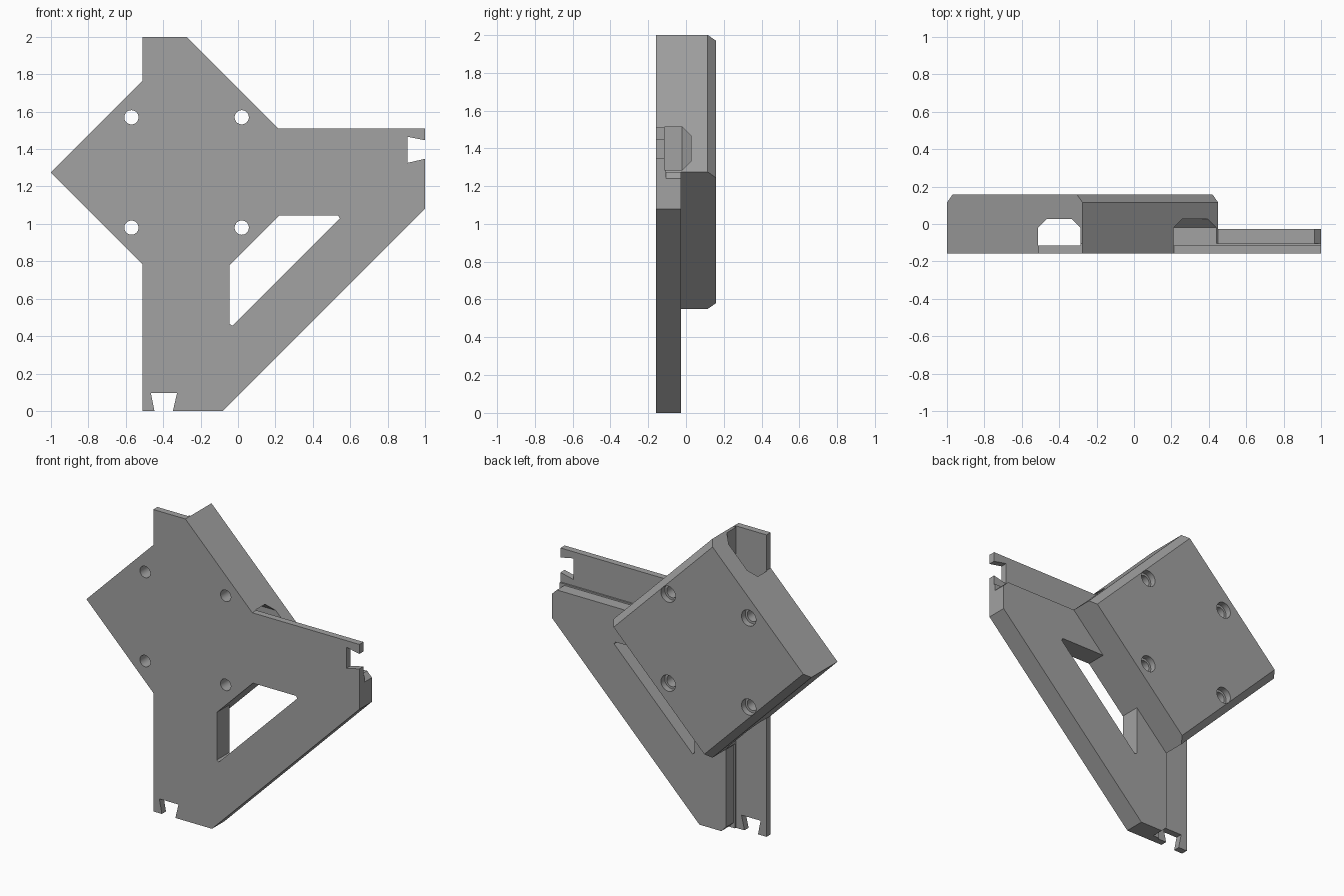
import bpy, bmesh, math
from mathutils import Vector

cube = bpy.data.objects.get("Cube")
if cube:
    bpy.data.objects.remove(cube, do_unlink=True)

# Local layout: u runs right and v runs up from the middle of the square block
CX, CZ = -0.275, 1.275
FRONT, STEP, FLOOR, BRACE_BACK, BACK = -0.158, -0.105, -0.115, -0.026, 0.158
HALF, REACH, RAIL = 0.725, 1.275, 0.235

grey = bpy.data.materials.new("grey_plastic")
grey.use_nodes = True
colour = (0.36, 0.36, 0.36, 1)
grey.diffuse_color = colour
grey.node_tree.nodes["Principled BSDF"].inputs["Base Color"].default_value = colour


def flip(points):
    """Mirror points across the diagonal that swaps the two arms."""
    return [(-v, -u) for u, v in reversed(points)]


def face_on(p, t):
    return Vector((CX + p[0], t, CZ + p[1]))


def upright(p, t):
    return Vector((CX + p[0], p[1], CZ + t))


def sideways(p, t):
    return Vector((CX - t, p[1], CZ - p[0]))


def prism(name, points, t0, t1, place=face_on):
    bm = bmesh.new()
    rings = [[bm.verts.new(place(p, t)) for p in points] for t in (t0, t1)]
    bm.faces.new(rings[0])
    bm.faces.new(rings[1])
    n = len(points)
    for i in range(n):
        j = (i + 1) % n
        bm.faces.new((rings[0][i], rings[0][j], rings[1][j], rings[1][i]))
    bmesh.ops.recalc_face_normals(bm, faces=bm.faces)
    mesh = bpy.data.meshes.new(name)
    bm.to_mesh(mesh)
    bm.free()
    mesh.materials.append(grey)
    obj = bpy.data.objects.new(name, mesh)
    bpy.context.collection.objects.link(obj)
    return obj


def combine(target, tool, operation):
    mod = target.modifiers.new(operation.lower(), 'BOOLEAN')
    mod.operation, mod.object, mod.solver = operation, tool, 'EXACT'
    bpy.context.view_layer.objects.active = target
    bpy.ops.object.modifier_apply(modifier=mod.name)
    bpy.data.objects.remove(tool, do_unlink=True)


def circle(u, v, r, n=32):
    return [(u + r * math.cos(math.tau * i / n), v + r * math.sin(math.tau * i / n))
            for i in range(n)]


# Front plate: both arms, the diagonal edge and a dovetail notch at each arm end
notch = [(-0.073, -REACH), (-0.051, -1.18), (-0.191, -1.18), (-0.172, -REACH)]
corner = HALF - RAIL
outline = ([(0.195, -REACH)] + notch
           + [(-RAIL, -REACH), (-RAIL, -corner), (-HALF, 0), (-RAIL, corner),
              (-RAIL, HALF), (0, HALF), (corner, RAIL), (REACH, RAIL)]
           + flip(notch) + [(REACH, -0.195)])
body = prism("bracket", outline, FRONT, STEP)

# Thick diagonal brace between the arms
brace = prism("brace", [(0, -1.24), (0.035, -REACH), (0.195, -REACH), (REACH, -0.195),
                        (REACH, -0.035), (1.24, 0), (0, 0)], -0.14, BRACE_BACK)
combine(body, brace, 'UNION')

# Triangular window beside the block
window_half = [(0.245, -0.82), (0.23, -0.81), (0.23, -0.495)]
window = prism("window_cutter", window_half + flip(window_half), -0.3, 0.1)
combine(body, window, 'DIFFERENCE')

# Square block standing on its corner, with two bevelled back edges
block = prism("block", [(-HALF, 0), (0, HALF), (HALF, 0), (0, -HALF)], -0.14, BACK)
bm = bmesh.new()
bm.from_mesh(block.data)
edges = []
for e in bm.edges:
    mid = (e.verts[0].co + e.verts[1].co) / 2
    if mid.y > BACK - 0.001 and (mid.x - CX) * (mid.z - CZ) > 0:
        edges.append(e)
bmesh.ops.bevel(bm, geom=edges, offset=0.043, segments=1, affect='EDGES')
bm.to_mesh(block.data)
bm.free()
combine(body, block, 'UNION')

# Rail channels with bevelled back corners: one right through, one joining it
channel = [(-0.238, FLOOR), (-0.01, FLOOR), (-0.01, -0.02),
           (-0.056, 0.026), (-0.192, 0.026), (-0.238, -0.02)]
combine(body, prism("upright_channel_cutter", channel, -1.4, 1, upright), 'DIFFERENCE')
combine(body, prism("side_channel_cutter", channel, -1.4, 0.1, sideways), 'DIFFERENCE')

# Four screw holes with wider seats at the back
for u in (-0.295, 0.295):
    for v in (-0.295, 0.295):
        combine(body, prism("hole_cutter", circle(u, v, 0.038), -0.3, 0.3), 'DIFFERENCE')
        combine(body, prism("seat_cutter", circle(u, v, 0.053), BACK - 0.04, 0.3), 'DIFFERENCE')

# Smooth hole walls, crisp edges elsewhere
bpy.ops.object.select_all(action='DESELECT')
body.select_set(True)
bpy.context.view_layer.objects.active = body
bpy.ops.object.shade_smooth_by_angle(angle=math.radians(30))
